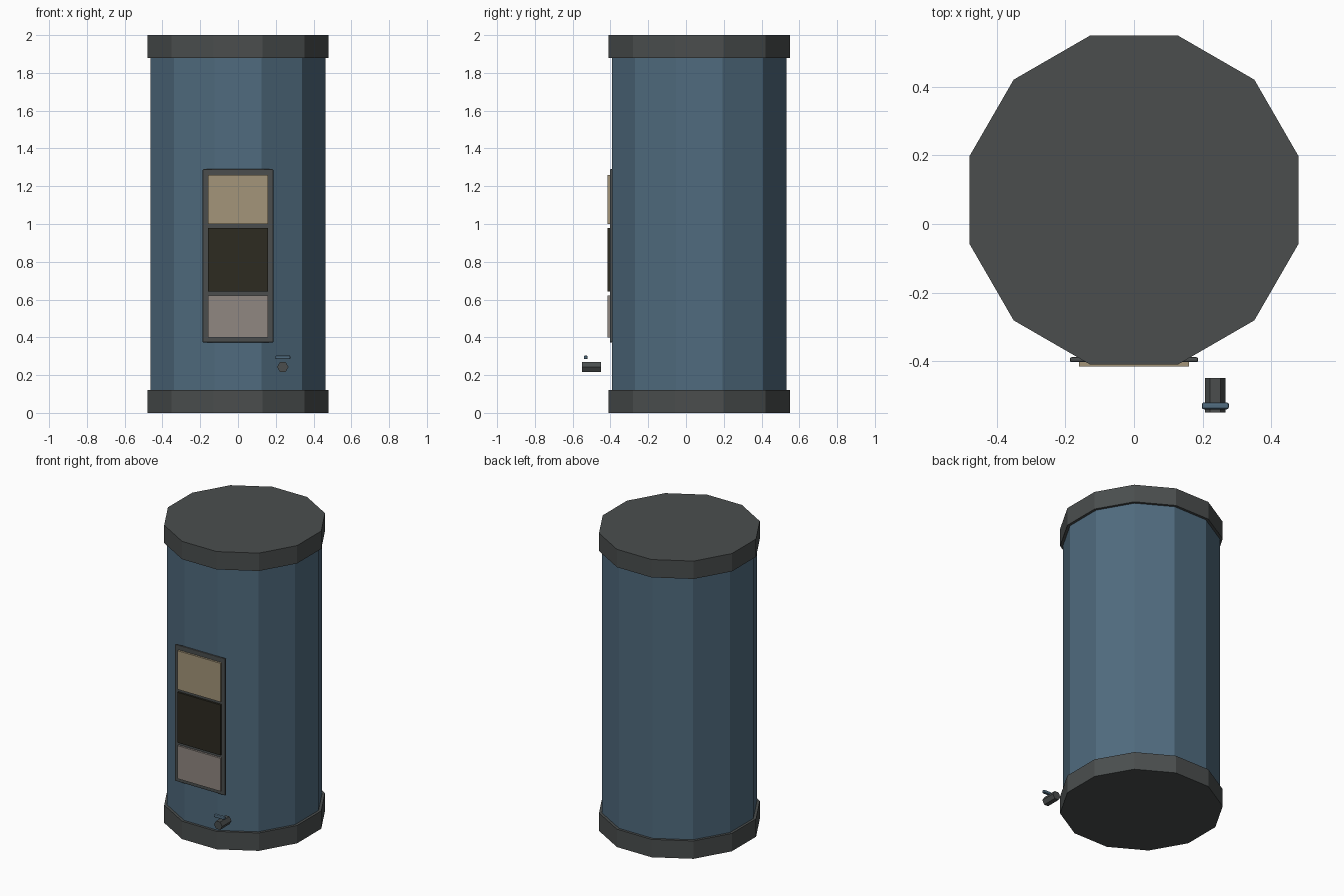
import bpy, bmesh, math
from mathutils import Matrix, Vector

if "Cube" in bpy.data.objects:
    bpy.data.objects.remove(bpy.data.objects["Cube"])


def material(name, rgb):
    m = bpy.data.materials.new(name)
    m.diffuse_color = (*rgb, 1)
    m.use_nodes = True
    m.node_tree.nodes["Principled BSDF"].inputs["Base Color"].default_value = m.diffuse_color
    return m


BLUE = material("slate_blue", (0.080, 0.147, 0.209))
GREY = material("charcoal_grey", (0.069, 0.076, 0.076))
BEIGE = material("beige", (0.370, 0.302, 0.192))
DARK = material("dark_olive", (0.026, 0.024, 0.015))
PALE = material("warm_grey", (0.280, 0.245, 0.220))


def finish(name, bm, mat):
    bmesh.ops.recalc_face_normals(bm, faces=bm.faces)
    me = bpy.data.meshes.new(name)
    bm.to_mesh(me)
    bm.free()
    me.materials.append(mat)
    ob = bpy.data.objects.new(name, me)
    bpy.context.collection.objects.link(ob)
    return ob


def prism(name, mat, sides, radius, length, centre, turn=0.0, along_y=False):
    """Closed prism along z (or y), first corner at angle `turn`."""
    bm = bmesh.new()
    ring = [bm.verts.new((radius * math.cos(turn + math.tau * i / sides),
                          radius * math.sin(turn + math.tau * i / sides),
                          -length / 2)) for i in range(sides)]
    base = bm.faces.new(ring)
    top = bmesh.ops.extrude_face_region(bm, geom=[base])["geom"]
    bmesh.ops.translate(bm, vec=(0, 0, length),
                        verts=[v for v in top if isinstance(v, bmesh.types.BMVert)])
    if along_y:
        bm.transform(Matrix.Rotation(math.pi / 2, 4, "X"))
    bm.transform(Matrix.Translation(Vector(centre)))
    return finish(name, bm, mat)


def box(name, mat, lo, hi, bevel=0.0):
    lo, hi = Vector(lo), Vector(hi)
    bm = bmesh.new()
    bmesh.ops.create_cube(bm, size=1)
    bm.transform(Matrix.Translation((lo + hi) / 2) @ Matrix.Diagonal((*(hi - lo), 1)))
    if bevel:
        bmesh.ops.bevel(bm, geom=bm.edges[:], offset=bevel, segments=2,
                        profile=0.5, affect="EDGES")
    return finish(name, bm, mat)


# Twelve-sided tank with a base and a lid, one flat side facing front
CY = 0.07
FLAT = math.cos(math.pi / 12)
TURN = math.pi / 12
prism("tank_body", BLUE, 12, 0.463 / FLAT, 1.80, (0, CY, 1.0), TURN)
prism("base_band", GREY, 12, 0.48 / FLAT, 0.12, (0, CY, 0.06), TURN)
prism("lid", GREY, 12, 0.48 / FLAT, 0.12, (0, CY, 1.94), TURN)

# Front panel: backing plate with three coloured plates
box("panel_frame", GREY, (-0.187, -0.403, 0.373), (0.187, -0.389, 1.29), 0.004)
for name, mat, z0, z1 in (("upper_plate", BEIGE, 1.00, 1.26),
                          ("middle_plate", DARK, 0.642, 0.98),
                          ("lower_plate", PALE, 0.40, 0.622)):
    box(name, mat, (-0.16, -0.416, z0), (0.16, -0.40, z1))

# Tap: six-sided spout with a small lever above it
prism("tap_spout", GREY, 6, 0.03, 0.10, (0.237, -0.50, 0.243), along_y=True)
box("tap_lever", BLUE, (0.198, -0.541, 0.284), (0.277, -0.521, 0.304), 0.006)
